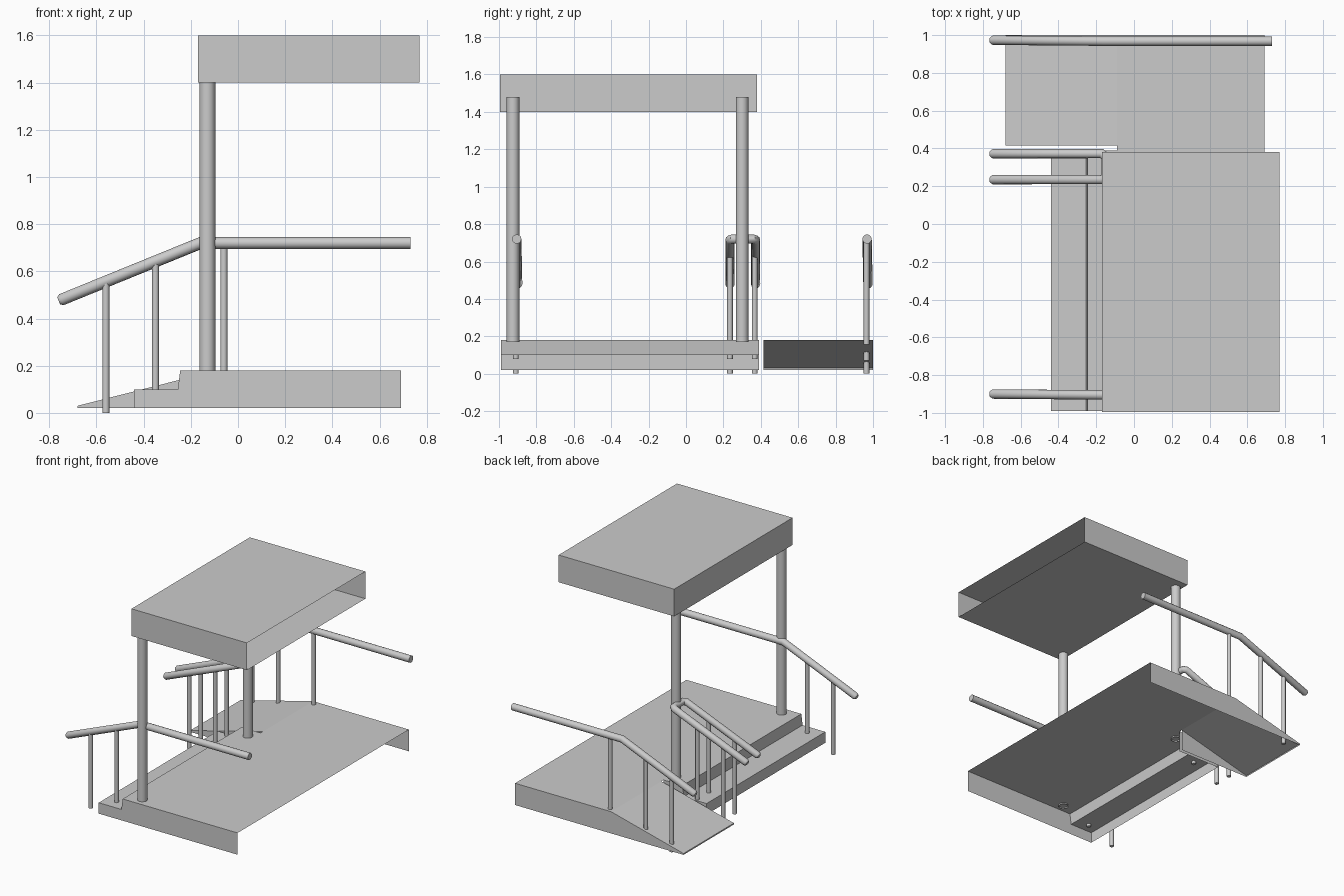
import bpy
import math
from mathutils import Vector

cube = bpy.data.objects.get("Cube")
if cube:
    bpy.data.objects.remove(cube, do_unlink=True)

grey = bpy.data.materials.new("light_grey")
grey.use_nodes = True
grey.diffuse_color = (0.6, 0.6, 0.6, 1)
grey.node_tree.nodes["Principled BSDF"].inputs["Base Color"].default_value = (0.6, 0.6, 0.6, 1)


def add_object(name, data):
    obj = bpy.data.objects.new(name, data)
    bpy.context.collection.objects.link(obj)
    data.materials.append(grey)
    return obj


def shell(name, strip, closing, y0, y1):
    """Thin sheet following an x-z strip, with a flat wall at each y end."""
    outline = strip + closing
    n, count = len(outline), len(strip)
    verts = [(x, y, z) for y in (y0, y1) for x, z in outline]
    faces = [(i, i + n, i + n + 1, i + 1) for i in range(count - 1)]
    faces += [tuple(range(n)), tuple(reversed(range(n, 2 * n)))]
    mesh = bpy.data.meshes.new(name)
    mesh.from_pydata(verts, [], faces)
    return add_object(name, mesh)


def tube(name, points, radius, caps=True, round_ends=()):
    """Round tube along a path; round_ends lists the ends (0, -1) to soften."""
    pts = [Vector(p) for p in points]
    sizes = [1.0] * len(pts)
    for end in round_ends:
        inner = pts[1] if end == 0 else pts[-2]
        tip = pts[end].copy()
        body = tip + (inner - tip).normalized() * radius * 0.5
        at = 1 if end == 0 else len(pts) - 1
        pts.insert(at, body)
        sizes.insert(at, 1.0)
        sizes[end] = 0.65
    curve = bpy.data.curves.new(name, "CURVE")
    curve.dimensions = "3D"
    curve.bevel_depth = radius
    curve.bevel_resolution = 4
    curve.use_fill_caps = caps
    spline = curve.splines.new("POLY")
    spline.points.add(len(pts) - 1)
    for point, co, size in zip(spline.points, pts, sizes):
        point.co = (*co, 1)
        point.radius = size
    obj = add_object(name, curve)
    bpy.ops.object.select_all(action="DESELECT")
    obj.select_set(True)
    bpy.context.view_layer.objects.active = obj
    bpy.ops.object.convert(target="MESH")
    bpy.ops.object.shade_smooth_by_angle(angle=math.radians(40))


# Porch floor: deck, front steps and side ramp, open underneath
LINK, BACK, FLOOR, BASE = -0.09, 0.69, 0.18, 0.02
shell("deck", [(LINK, FLOOR), (BACK, FLOOR)], [(BACK, BASE), (LINK, BASE)], -0.99, 1.0)
shell("steps", [(-0.44, BASE), (-0.44, 0.1), (-0.255, 0.1), (-0.245, FLOOR), (LINK, FLOOR)],
      [(LINK, BASE)], -0.99, 0.39)
shell("ramp", [(-0.68, BASE), (-0.68, 0.03), (LINK, FLOOR)], [(LINK, BASE)], 0.415, 1.0)

# Canopy: hollow box, open toward the building
shell("canopy", [(0.77, 1.4), (-0.17, 1.4), (-0.17, 1.6), (0.77, 1.6)], [], -0.995, 0.38)

# Canopy posts
for side, y in (("right", -0.925), ("left", 0.3)):
    tube(f"canopy_post_{side}", [(-0.13, y, 0.17), (-0.13, y, 1.48)], 0.034, caps=False)

# Outer handrails: sloped, then level to the building
RAIL = 0.025
for side, y in (("right", -0.905), ("left", 0.968)):
    tube(f"handrail_{side}", [(-0.76, y + 0.005, 0.475), (-0.16, y, 0.72), (0.73, y, 0.72)],
         RAIL, round_ends=(0,))

# Middle handrail: loop around the canopy post
near, far = 0.235, 0.372
half = [(-0.76, 0, 0.475), (-0.17, 0, 0.715), (-0.15, 0.015, 0.72)]
loop = [(x, near + dy, z) for x, dy, z in half]
loop += [(x, far - dy, z) for x, dy, z in reversed(half)]
tube("handrail_middle", loop, RAIL, round_ends=(0, -1))

# Balusters under the rails
for label, y, mid_foot in (("right", -0.91, 0.08), ("middle_near", near, 0.08),
                           ("middle_far", far - 0.005, 0.08), ("left", 0.965, 0.07)):
    tube(f"baluster_{label}_outer", [(-0.56, y, 0), (-0.56, y, 0.55)], 0.015)
    tube(f"baluster_{label}_inner", [(-0.35, y, mid_foot), (-0.35, y, 0.635)], 0.015)
tube("baluster_left_top", [(-0.06, 0.965, 0.155), (-0.06, 0.965, 0.71)], 0.015)
